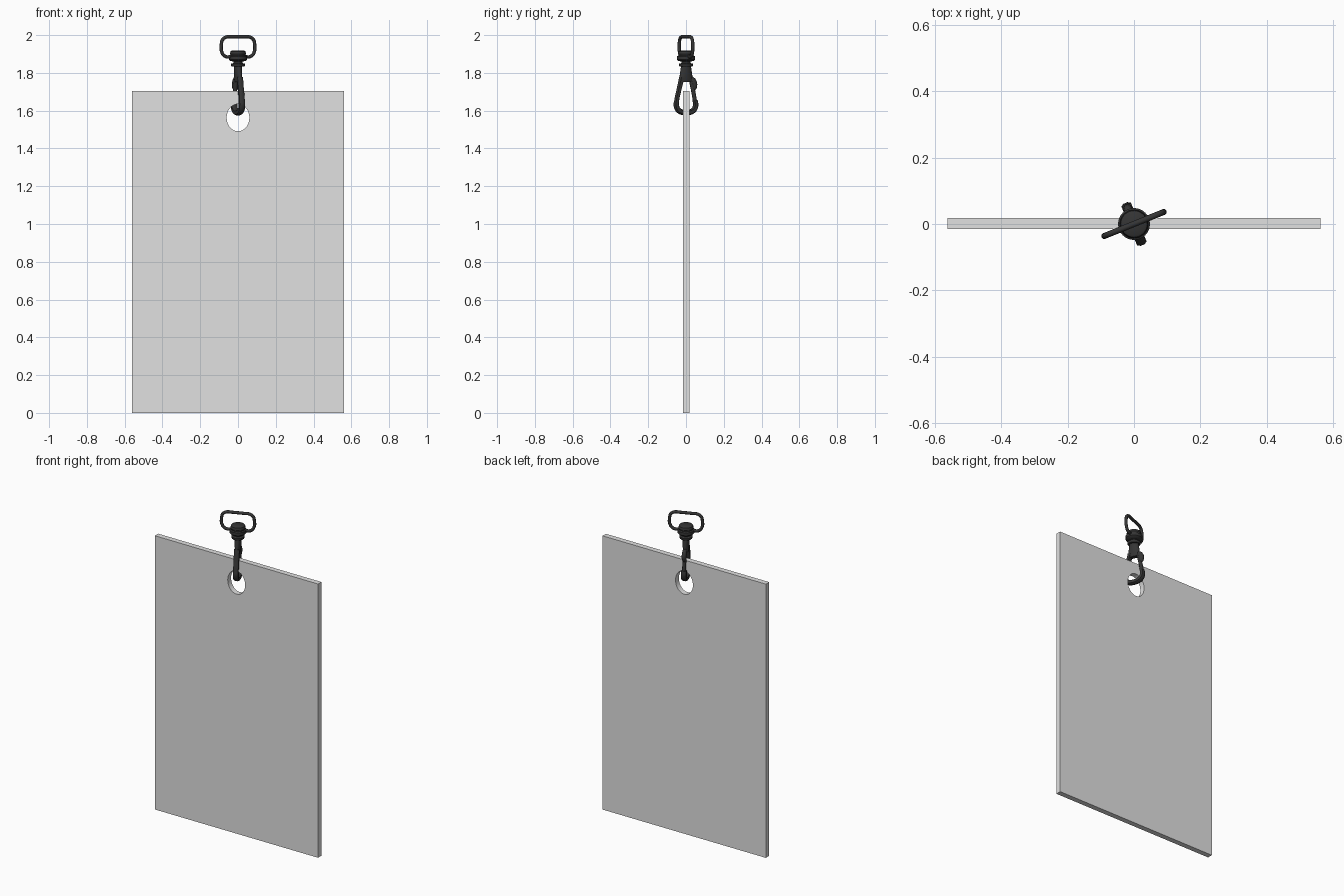
import bpy, bmesh, math

if "Cube" in bpy.data.objects:
    bpy.data.objects.remove(bpy.data.objects["Cube"])

TURN = math.radians(22)   # the clip is twisted about z relative to the card


def material(name, v):
    m = bpy.data.materials.new(name)
    m.diffuse_color = (v, v, v, 1)
    m.use_nodes = True
    m.node_tree.nodes["Principled BSDF"].inputs["Base Color"].default_value = m.diffuse_color
    return m


GREY = material("card grey", 0.75)
BLACK = material("clip black", 0.035)


def finish(obj, mat):
    obj.data.materials.clear()
    obj.data.materials.append(mat)
    bpy.ops.object.select_all(action='DESELECT')
    obj.select_set(True)
    bpy.context.view_layer.objects.active = obj
    bpy.ops.object.shade_smooth_by_angle(angle=math.radians(40))


def from_bmesh(name, bm):
    bmesh.ops.recalc_face_normals(bm, faces=bm.faces)
    me = bpy.data.meshes.new(name)
    bm.to_mesh(me)
    bm.free()
    obj = bpy.data.objects.new(name, me)
    bpy.context.collection.objects.link(obj)
    return obj


def loft(name, rings, sides=24):
    """Stack of ellipses (radius x, radius y, centre y, z), capped, turned with the clip."""
    bm = bmesh.new()
    loops = []
    for rx, ry, cy, z in rings:
        loops.append([bm.verts.new((rx * math.cos(a), cy + ry * math.sin(a), z))
                      for a in (2 * math.pi * i / sides for i in range(sides))])
    for lo, hi in zip(loops, loops[1:]):
        for i in range(sides):
            j = (i + 1) % sides
            bm.faces.new((lo[i], lo[j], hi[j], hi[i]))
    bm.faces.new(loops[0])
    bm.faces.new(loops[-1])
    obj = from_bmesh(name, bm)
    obj.rotation_euler.z = TURN
    finish(obj, BLACK)
    return obj


def tube(name, pts, radius, cyclic=False, flat=None):
    """Bar along a smooth path of (x, y, z, radius factor); flat gives it flat sides at +-x."""
    cu = bpy.data.curves.new(name, 'CURVE')
    cu.dimensions = '3D'
    cu.bevel_depth = radius
    cu.bevel_resolution = 3
    cu.resolution_u = 6
    cu.use_fill_caps = True
    sp = cu.splines.new('BEZIER')
    sp.bezier_points.add(len(pts) - 1)
    for bp, (x, y, z, r) in zip(sp.bezier_points, pts):
        bp.co = (x, y, z)
        bp.radius = r
        bp.handle_left_type = bp.handle_right_type = 'AUTO'
    sp.use_cyclic_u = cyclic
    obj = bpy.data.objects.new(name, cu)
    bpy.context.collection.objects.link(obj)
    obj.rotation_euler.z = TURN
    bpy.ops.object.select_all(action='DESELECT')
    obj.select_set(True)
    bpy.context.view_layer.objects.active = obj
    bpy.ops.object.convert(target='MESH')
    obj = bpy.context.view_layer.objects.active
    if flat:
        for v in obj.data.vertices:
            v.co.x = max(-flat, min(flat, v.co.x * 1.5))
    finish(obj, BLACK)
    return obj


# Card with an oval hole: fans from each corner to a quarter of the hole, then thickened
N = 12
bm = bmesh.new()
hole = [bm.verts.new((0.06 * math.cos(a), -0.0155, 1.563 + 0.072 * math.sin(a)))
        for a in (math.pi / 2 * i / N for i in range(4 * N))]
corners = [bm.verts.new((x, -0.0155, z)) for x, z in
           ((0.562, 1.704), (-0.562, 1.704), (-0.562, 0), (0.562, 0))]
for q in range(4):
    for k in range(q * N, q * N + N):
        bm.faces.new((corners[q], hole[(k + 1) % (4 * N)], hole[k]))
    bm.faces.new((corners[q], corners[(q + 1) % 4], hole[(q + 1) * N % (4 * N)]))
ext = bmesh.ops.extrude_face_region(bm, geom=bm.faces[:], use_keep_orig=True)
for v in ext["geom"]:
    if isinstance(v, bmesh.types.BMVert):
        v.co.y += 0.033
finish(from_bmesh("card", bm), GREY)

# Strap loop at the top: half outline mirrored
half = [(0.040, 1.885), (0.076, 1.889), (0.094, 1.915), (0.095, 1.950),
        (0.088, 1.976), (0.066, 1.990), (0.035, 1.991)]
loop = [(x, 0, z, 1) for x, z in half] + [(-x, 0, z, 1) for x, z in reversed(half)]
tube("strap_loop", loop, 0.009, True)

# Swivel: collar, groove and lower flange
swivel = [(0.034, 1.834), (0.037, 1.838), (0.037, 1.848), (0.024, 1.852), (0.024, 1.860),
          (0.042, 1.864), (0.048, 1.870), (0.048, 1.888), (0.041, 1.892), (0.041, 1.897),
          (0.043, 1.900), (0.040, 1.914), (0.034, 1.918)]
loft("swivel", [(r, r, 0, z) for r, z in swivel], 32)

# Hook body: narrow neck widening into the arms
loft("hook_body", [(0.013, 0.036, 0, 1.752), (0.016, 0.038, 0, 1.768), (0.018, 0.034, 0, 1.795),
                   (0.020, 0.029, 0, 1.825), (0.021, 0.027, 0, 1.840)])

# Hook: fixed arm, round bottom, up to the gate
tube("hook", [(0, -0.024, 1.775, 1), (0, -0.039, 1.715, 0.9), (0, -0.053, 1.655, 0.9),
              (0, -0.055, 1.626, 1), (0, -0.041, 1.601, 1.05), (0, 0, 1.589, 1.1),
              (0, 0.041, 1.601, 1.05), (0, 0.055, 1.626, 1), (0, 0.052, 1.655, 0.95)],
     0.0135, flat=0.0155)

# Spring gate and its thumb lever
tube("gate", [(0, 0.052, 1.645, 1), (0, 0.042, 1.700, 1), (0, 0.027, 1.768, 1)], 0.011)
loft("thumb_lever", [(0.007, 0.008, 0.044, 1.708), (0.013, 0.014, 0.046, 1.718),
                     (0.014, 0.017, 0.047, 1.738), (0.014, 0.018, 0.043, 1.754),
                     (0.012, 0.016, 0.036, 1.770), (0.008, 0.010, 0.028, 1.780)], 16)
